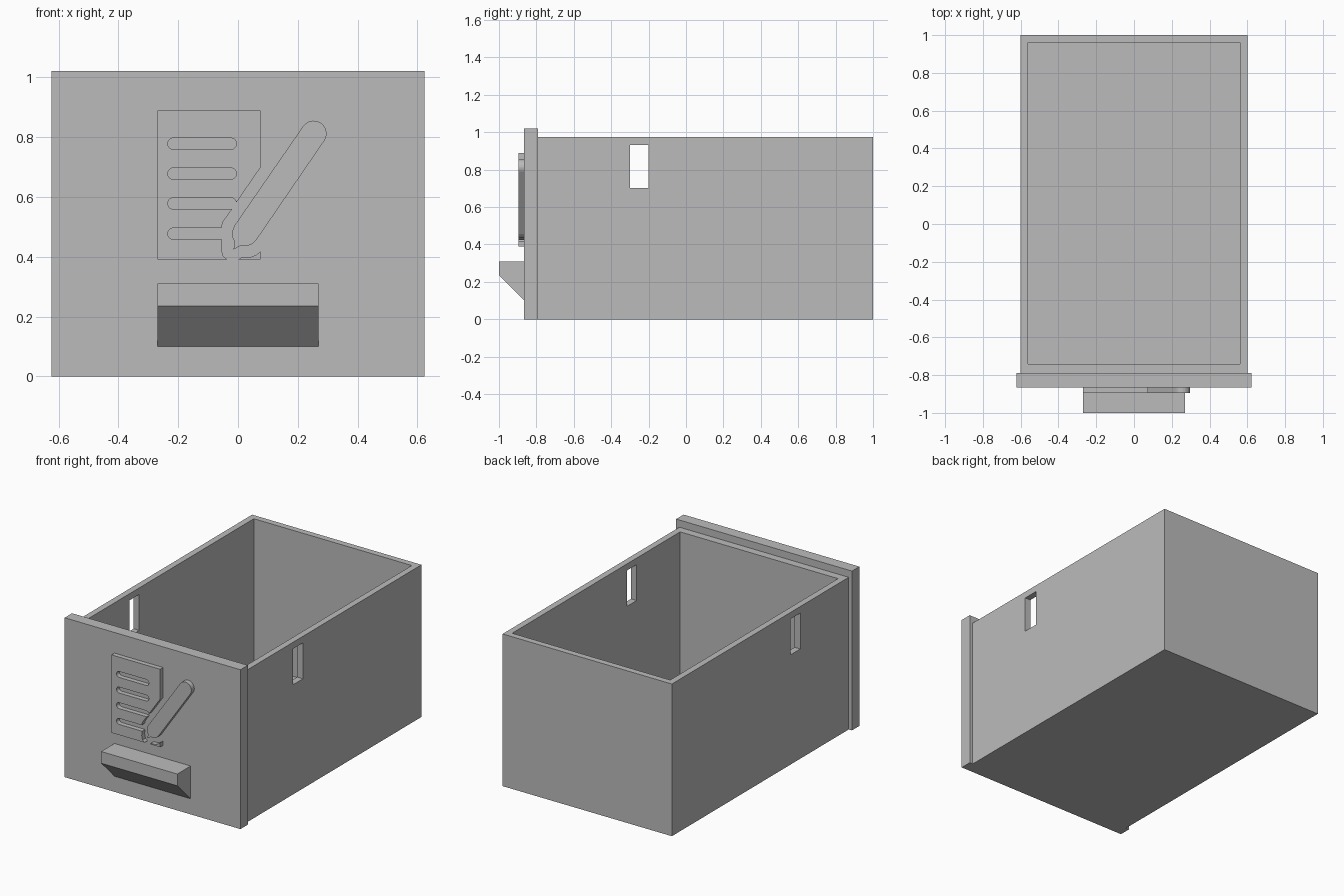
import bpy
import bmesh
from math import sin, cos, pi, radians
from mathutils import Matrix

cube = bpy.data.objects.get("Cube")
if cube:
    bpy.data.objects.remove(cube, do_unlink=True)

grey = bpy.data.materials.new("plain grey")
grey.use_nodes = True
grey.diffuse_color = (0.5, 0.5, 0.5, 1)
grey.node_tree.nodes["Principled BSDF"].inputs["Base Color"].default_value = (0.5, 0.5, 0.5, 1)


def add_object(name, mesh):
    mesh.materials.clear()
    mesh.materials.append(grey)
    obj = bpy.data.objects.new(name, mesh)
    bpy.context.collection.objects.link(obj)
    return obj


def finish(name, bm):
    bmesh.ops.recalc_face_normals(bm, faces=bm.faces[:])
    mesh = bpy.data.meshes.new(name)
    bm.to_mesh(mesh)
    bm.free()
    return add_object(name, mesh)


def box(name, low, high):
    bm = bmesh.new()
    bmesh.ops.create_cube(bm, size=1)
    for v in bm.verts:
        v.co = [a if c < 0 else b for c, a, b in zip(v.co, low, high)]
    return finish(name, bm)


def cut(target, cutter):
    mod = target.modifiers.new(cutter.name, 'BOOLEAN')
    mod.operation = 'DIFFERENCE'
    mod.solver = 'EXACT'
    mod.object = cutter
    cutter.hide_render = True
    cutter.hide_viewport = True


def arc(cx, cz, r, start, end, steps=10):
    angles = [radians(start + (end - start) * i / steps) for i in range(steps + 1)]
    return [(cx + r * cos(a), cz + r * sin(a)) for a in angles]


def relief(name, loops):
    """Raised flat shape on the front panel; extra loops become holes."""
    curve = bpy.data.curves.new(name, 'CURVE')
    curve.dimensions = '2D'
    curve.fill_mode = 'BOTH'
    curve.extrude = (PANEL_FRONT - ICON_FRONT) / 2
    for loop in loops:
        spline = curve.splines.new('POLY')
        spline.points.add(len(loop) - 1)
        for p, (x, z) in zip(spline.points, loop):
            p.co = (x, z, 0, 1)
        spline.use_cyclic_u = True
    temp = bpy.data.objects.new(name + " outline", curve)
    bpy.context.collection.objects.link(temp)
    graph = bpy.context.evaluated_depsgraph_get()
    mesh = bpy.data.meshes.new_from_object(temp.evaluated_get(graph))
    bpy.data.objects.remove(temp, do_unlink=True)
    place = Matrix.Translation((0, (PANEL_FRONT + ICON_FRONT) / 2, 0)) @ Matrix.Rotation(pi / 2, 4, 'X')
    mesh.transform(place)
    bm = bmesh.new()
    bm.from_mesh(mesh)
    bmesh.ops.remove_doubles(bm, verts=bm.verts[:], dist=0.0002)
    for face in bm.faces:
        face.smooth = False
    return finish(name, bm)


PANEL_FRONT, PANEL_BACK, ICON_FRONT = -0.865, -0.79, -0.895

# Open drawer box with a slot through both side walls
drawer = box("drawer_box", (-0.6, PANEL_BACK, 0), (0.6, 1, 0.975))
cut(drawer, box("cavity_cutter", (-0.56, -0.74, 0.04), (0.56, 0.96, 1.2)))
cut(drawer, box("side_slot_cutter", (-0.8, -0.3, 0.703), (0.8, -0.2, 0.933)))

# Front panel
box("front_panel", (-0.623, PANEL_FRONT, 0), (0.623, PANEL_BACK, 1.021))

# Wedge handle
bm = bmesh.new()
side = [(PANEL_FRONT, 0.31), (-1, 0.31), (-1, 0.235), (PANEL_FRONT, 0.1)]
face = bm.faces.new([bm.verts.new((-0.27, y, z)) for y, z in side])
swept = bmesh.ops.extrude_face_region(bm, geom=[face])["geom"]
bmesh.ops.translate(bm, vec=(0.54, 0, 0),
                    verts=[g for g in swept if isinstance(g, bmesh.types.BMVert)])
finish("handle", bm)

# Page with two closed line slots and two that open into the pen gap
R, LEFT, RIGHT = 0.019, -0.216, -0.024


def slot_end(z):
    return arc(LEFT, z, R, 90, 270)


page = [(-0.27, 0.39), (-0.27, 0.889), (0.075, 0.889), (0.075, 0.698), (-0.005, 0.582)]
page += arc(RIGHT, 0.578, R, 20, 90, 4) + slot_end(0.578)
page += [(-0.02, 0.559), (-0.05, 0.517), (-0.056, 0.496)]
page += slot_end(0.477)
page += [(-0.053, 0.458), (-0.056, 0.43), (-0.05, 0.403), (-0.035, 0.39)]
closed = [slot_end(z) + arc(RIGHT, z, R, -90, 90) for z in (0.778, 0.678)]
relief("page", [page] + closed)

# Page corner beyond the pen tip
relief("page_corner", [[(0.075, 0.39), (0.075, 0.418), (0.062, 0.407), (0.04, 0.398),
                        (0.01, 0.397), (0, 0.39)]])

# Pen with rounded top and hooked tip
pen = arc(0.253, 0.812, 0.043, -35, 145, 14)
pen += [(-0.012, 0.504), (-0.02, 0.482), (-0.018, 0.463), (-0.011, 0.45), (-0.015, 0.424),
        (0.008, 0.437), (0.03, 0.436), (0.048, 0.443), (0.062, 0.457)]
relief("pen", [pen])
